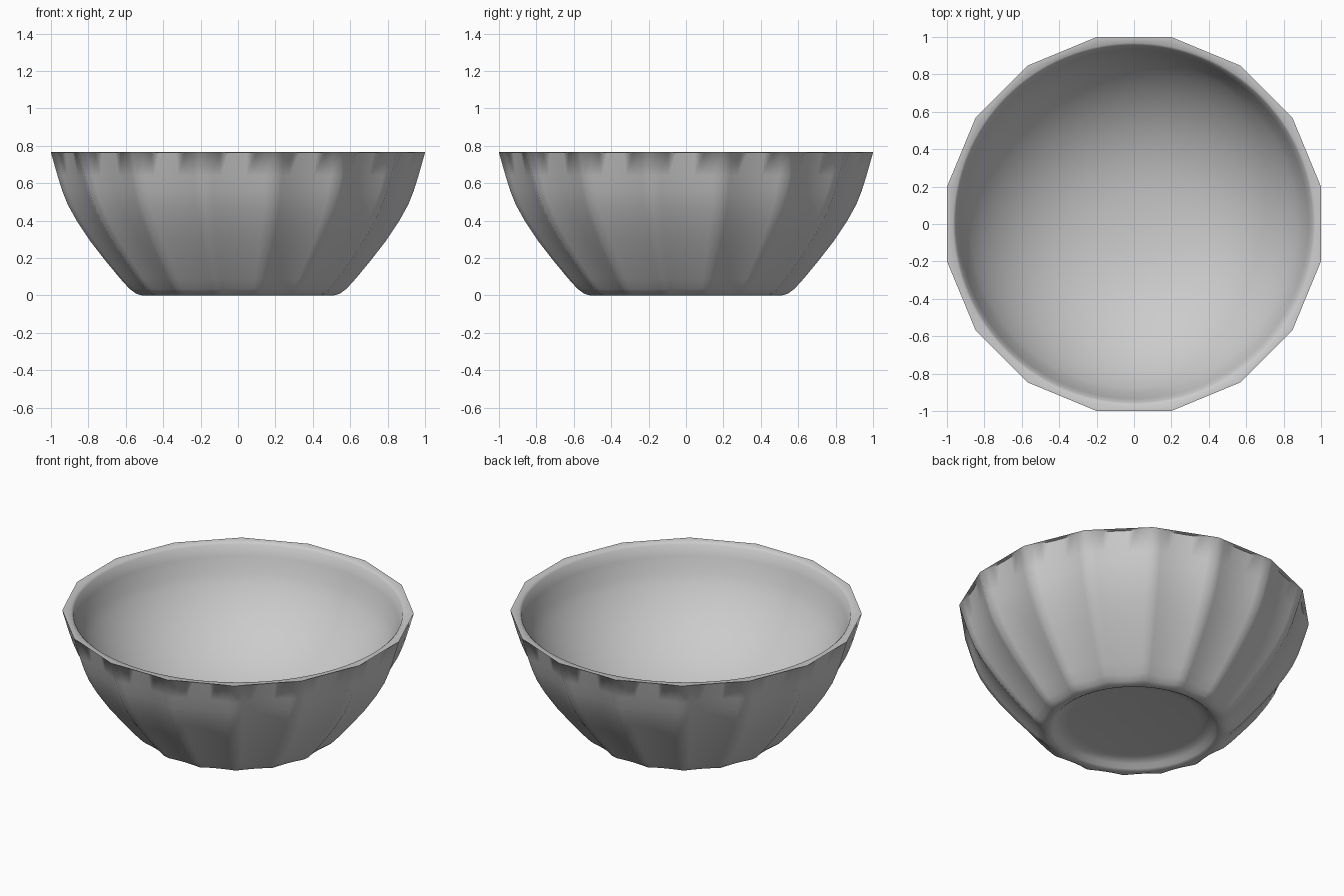
import bpy, bmesh
from math import pi, cos, sin

if "Cube" in bpy.data.objects:
    bpy.data.objects.remove(bpy.data.objects["Cube"])

FLUTES, SUB = 16, 8
N = FLUTES * SUB
HALF = pi / FLUTES
RIDGE = 1 / cos(HALF)          # ridge radius for a width of exactly 2


def flute(i, style):
    """Radius factor around the bowl: circle, straight-sided polygon or concave flutes."""
    t = (i % SUB) / SUB * 2 - 1          # -1 and 1 on the ridges
    if style == "circle":
        return 1.0
    chord = cos(HALF) / cos(t * HALF)
    if style == "chord":
        return chord
    return chord - 0.022 * (1 - t * t)


# Profile: (half width or radius, height, style, flute strength)
profile = [
    # recessed foot
    (0.38, 0.05, "circle", 0), (0.42, 0.045, "circle", 0),
    (0.455, 0.028, "circle", 0), (0.475, 0.008, "circle", 0),
    (0.49, 0.0, "circle", 0), (0.515, 0.0, "flute", 0.5),
    # fluted outer wall
    (0.545, 0.009, "flute", 0.8), (0.58, 0.035, "flute", 1),
    (0.63, 0.09, "flute", 1), (0.71, 0.187, "flute", 1),
    (0.79, 0.29, "flute", 1), (0.86, 0.395, "flute", 1),
    (0.91, 0.485, "flute", 1), (0.94, 0.56, "flute", 1),
    (0.965, 0.64, "flute", 1), (1.0, 0.763, "flute", 1),
    # flat rim
    (1.0, 0.767, "chord", 1), (0.968, 0.767, "circle", 0),
    # round inside
    (0.955, 0.755, "circle", 0), (0.935, 0.69, "circle", 0),
    (0.905, 0.6, "circle", 0), (0.875, 0.54, "circle", 0),
    (0.82, 0.46, "circle", 0), (0.74, 0.37, "circle", 0),
    (0.63, 0.28, "circle", 0), (0.5, 0.205, "circle", 0),
    (0.35, 0.15, "circle", 0), (0.18, 0.12, "circle", 0),
]

bm = bmesh.new()
rings = []
for r, z, style, k in profile:
    ring = []
    for i in range(N):
        a = HALF + i * 2 * pi / N
        base = r if style == "circle" else r * RIDGE
        f = 1 - k * (1 - flute(i, style))
        ring.append(bm.verts.new((base * f * cos(a), base * f * sin(a), z)))
    rings.append(ring)

for lo, hi in zip(rings, rings[1:]):
    for i in range(N):
        j = (i + 1) % N
        # the rim ledge meets the wall at each ridge
        bm.faces.new((lo[i], lo[j], hi[j], hi[i]))

# foot and inside centres
for ring, z, flip in ((rings[0], 0.05, True), (rings[-1], 0.112, False)):
    c = bm.verts.new((0, 0, z))
    for i in range(N):
        a, b = ring[i], ring[(i + 1) % N]
        bm.faces.new((b, a, c) if flip else (a, b, c))
bmesh.ops.recalc_face_normals(bm, faces=bm.faces[:])

mesh = bpy.data.meshes.new("fluted_bowl")
bm.to_mesh(mesh)
bm.free()
bowl = bpy.data.objects.new("fluted_bowl", mesh)
bpy.context.collection.objects.link(bowl)
bpy.context.view_layer.objects.active = bowl
bowl.select_set(True)
bpy.ops.object.shade_smooth_by_angle(angle=pi / 3)
